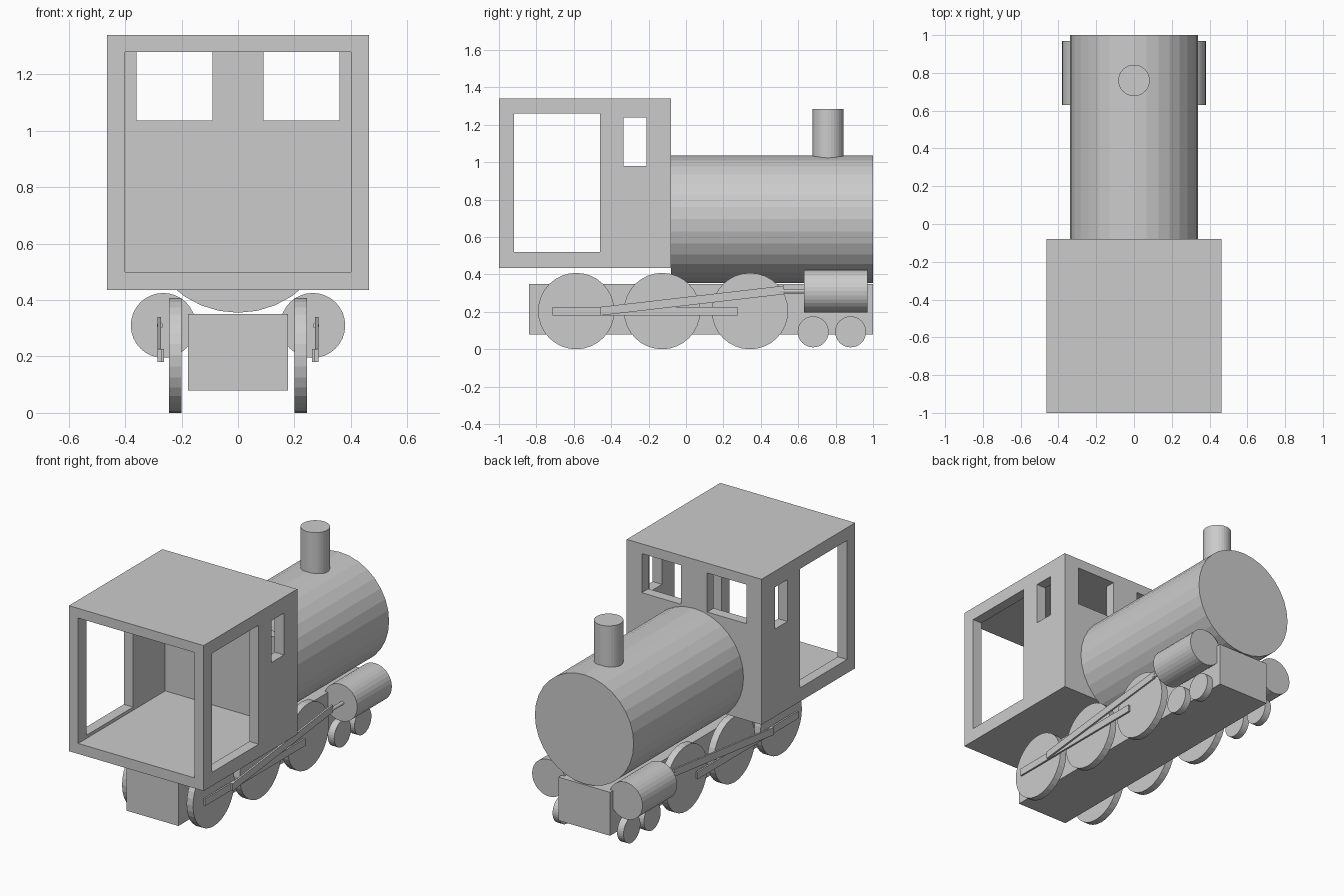
import bpy, math
from mathutils import Vector

if "Cube" in bpy.data.objects:
    bpy.data.objects.remove(bpy.data.objects["Cube"])

grey = bpy.data.materials.new("plain grey")
grey.diffuse_color = (0.6, 0.6, 0.6, 1)
grey.use_nodes = True
grey.node_tree.nodes["Principled BSDF"].inputs["Base Color"].default_value = grey.diffuse_color


def finish(ob, name):
    ob.name = name
    ob.data.name = name
    ob.data.materials.clear()
    ob.data.materials.append(grey)
    return ob


def box(name, x, y, z):
    """Box from (min, max) ranges on each axis."""
    bpy.ops.mesh.primitive_cube_add(size=1)
    ob = bpy.context.object
    for v in ob.data.vertices:
        v.co = Vector([r[0] if c < 0 else r[1] for c, r in zip(v.co, (x, y, z))])
    return finish(ob, name)


def cylinder(name, start, end, radius, sides=32):
    """Capped cylinder between two points."""
    a, b = Vector(start), Vector(end)
    d = b - a
    bpy.ops.mesh.primitive_cylinder_add(
        vertices=sides, radius=radius, depth=d.length, location=(a + b) / 2,
        rotation=d.to_track_quat('Z', 'Y').to_euler())
    return finish(bpy.context.object, name)


def cut(target, cutter):
    mod = target.modifiers.new("cut", 'BOOLEAN')
    mod.operation = 'DIFFERENCE'
    mod.solver = 'EXACT'
    mod.object = cutter
    bpy.context.view_layer.objects.active = target
    bpy.ops.object.modifier_apply(modifier=mod.name)
    bpy.data.objects.remove(cutter)


# Cab: hollow shell open at the front, with doorways and windows
cab = box("cab", (-0.464, 0.464), (-1.0, -0.08), (0.435, 1.34))
cut(cab, box("cavity", (-0.40, 0.40), (-1.1, -0.144), (0.50, 1.28)))
cut(cab, box("doorway", (-0.6, 0.6), (-0.92, -0.46), (0.52, 1.26)))
cut(cab, box("side_window", (-0.6, 0.6), (-0.335, -0.21), (0.98, 1.24)))
for s in (-1, 1):
    xs = tuple(sorted((s * 0.09, s * 0.36)))
    cut(cab, box("end_window", xs, (-0.2, 0.0), (1.036, 1.279)))

# Boiler, chimney and chassis
cylinder("boiler", (0, -0.081, 0.695), (0, 1.0, 0.695), 0.34)
cylinder("chimney", (0, 0.76, 0.95), (0, 0.76, 1.285), 0.083)
box("chassis", (-0.178, 0.178), (-0.84, 1.0), (0.08, 0.35))

# Running gear on both sides
for s, side in ((-1, "left"), (1, "right")):
    def span(a, b):
        return tuple(sorted((s * a, s * b)))

    for i, y in enumerate((-0.587, -0.128, 0.342)):
        cylinder(f"{side}_driving_wheel_{i + 1}", (s * 0.20, y, 0.204), (s * 0.244, y, 0.204), 0.204)
    for i, y in enumerate((0.68, 0.88)):
        cylinder(f"{side}_small_wheel_{i + 1}", (s * 0.20, y, 0.093), (s * 0.244, y, 0.093), 0.083)

    cylinder(f"{side}_steam_cylinder", (s * 0.265, 0.63, 0.31), (s * 0.265, 0.97, 0.31), 0.115)
    cylinder(f"{side}_piston_rod", (s * 0.277, 0.50, 0.31), (s * 0.277, 0.65, 0.31), 0.011, 12)
    box(f"{side}_coupling_rod", span(0.262, 0.273), (-0.715, 0.275), (0.18, 0.226))

    # Connecting rod slopes up towards the piston
    rod = box(f"{side}_connecting_rod", span(0.2735, 0.285), (-0.46, 0.525), (0.18, 0.226))
    for v in rod.data.vertices:
        if v.co.y > 0:
            v.co.z += 0.114
